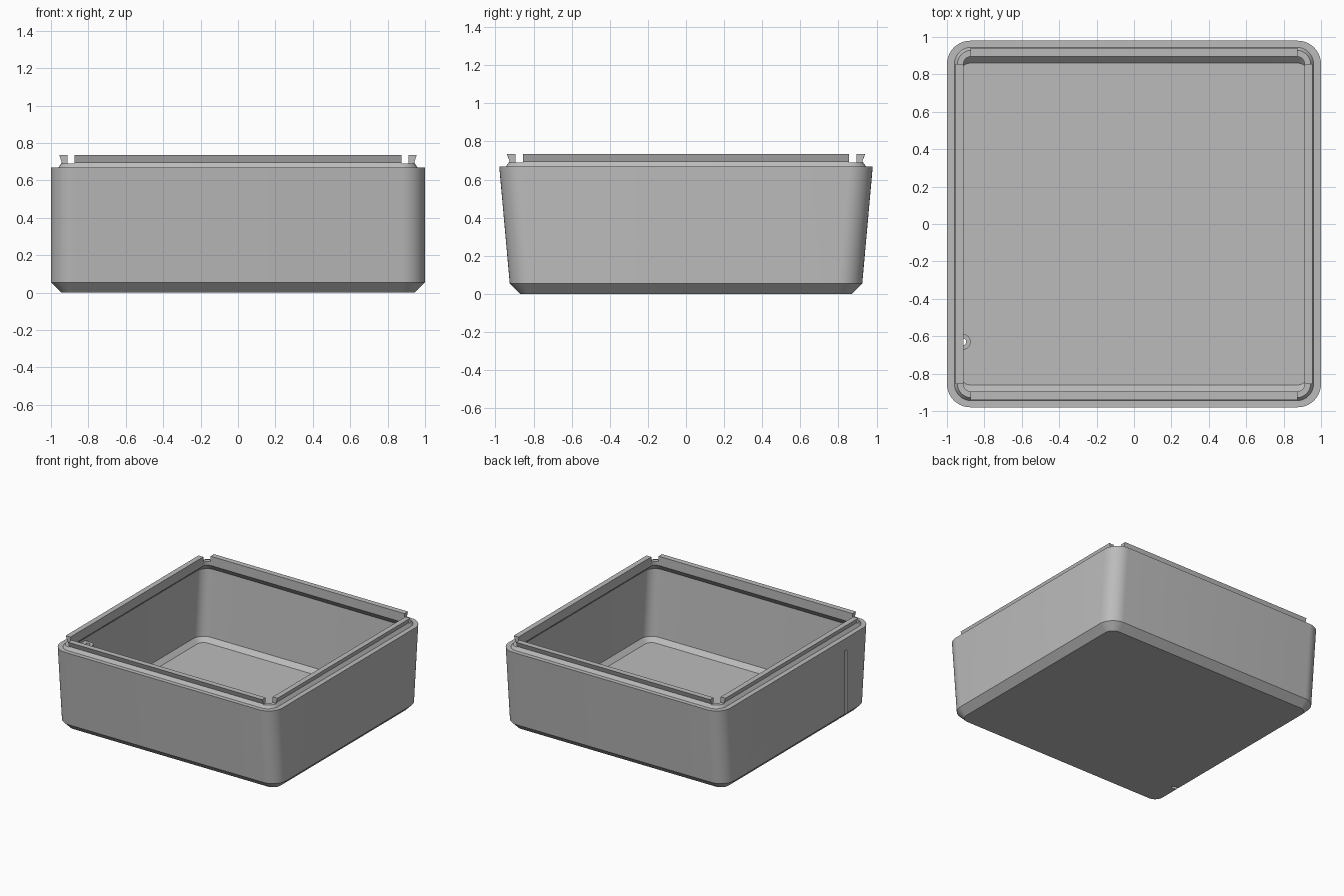
import bpy, bmesh, math

if "Cube" in bpy.data.objects:
    bpy.data.objects.remove(bpy.data.objects["Cube"], do_unlink=True)

grey = bpy.data.materials.new("plain grey")
grey.use_nodes = True
colour = (0.5, 0.5, 0.5, 1)
grey.diffuse_color = colour
grey.node_tree.nodes["Principled BSDF"].inputs["Base Color"].default_value = colour


def loft(name, loops):
    """Skin a stack of matching closed loops and cap both ends."""
    bm = bmesh.new()
    rings = [[bm.verts.new(p) for p in loop] for loop in loops]
    n = len(rings[0])
    for a, b in zip(rings, rings[1:]):
        for i in range(n):
            j = (i + 1) % n
            bm.faces.new((a[i], a[j], b[j], b[i]))
    bm.faces.new(rings[0][::-1])
    bm.faces.new(rings[-1])
    bmesh.ops.recalc_face_normals(bm, faces=bm.faces)
    mesh = bpy.data.meshes.new(name)
    bm.to_mesh(mesh)
    bm.free()
    mesh.materials.append(grey)
    obj = bpy.data.objects.new(name, mesh)
    bpy.context.collection.objects.link(obj)
    return obj


def rounded_loop(hx, hy, r, z, steps=10):
    points = []
    for k, (sx, sy) in enumerate(((1, 1), (-1, 1), (-1, -1), (1, -1))):
        for i in range(steps + 1):
            a = math.pi / 2 * (k + i / steps)
            points.append((sx * (hx - r) + r * math.cos(a),
                           sy * (hy - r) + r * math.sin(a), z))
    return points


def prism(name, outline, z0, z1):
    return loft(name, [[(x, y, z) for x, y in outline] for z in (z0, z1)])


def combine(target, tool, operation):
    mod = target.modifiers.new(operation, "BOOLEAN")
    mod.operation, mod.solver, mod.object = operation, "EXACT", tool
    bpy.context.view_layer.objects.active = target
    bpy.ops.object.modifier_apply(modifier=mod.name)
    bpy.data.objects.remove(tool, do_unlink=True)


# Shell section, from the underside up over the lip and down to the floor:
# half width, half depth, corner radius, height
section = [
    (0.945, 0.87, 0.07, 0),
    (1.0, 0.925, 0.125, 0.055),
    (1.0, 0.98, 0.125, 0.668),
    (0.96, 0.945, 0.09, 0.668),
    (0.942, 0.926, 0.075, 0.695),
    (0.955, 0.94, 0.085, 0.735),
    (0.912, 0.895, 0.04, 0.735),
    (0.912, 0.895, 0.04, 0.66),
    (0.965, 0.938, 0.09, 0.61),
    (0.965, 0.895, 0.09, 0.075),
    (0.93, 0.86, 0.055, 0.04),
]
box = loft("open_box", [rounded_loop(*s) for s in section])

# Gaps in the lip at the four corners
for sx in (-1, 1):
    for sy in (-1, 1):
        xs, ys = (sx * 0.875, sx * 1.1), (sy * 0.855, sy * 1.1)
        outline = [(xs[0], ys[0]), (xs[1], ys[0]), (xs[1], ys[1]), (xs[0], ys[1])]
        combine(box, prism("gap_cutter", outline, 0.69, 0.9), "DIFFERENCE")

# Cable channel: half-round boss inside the wall, open slot outside
cx, cy = -0.915, -0.63


def half_round(r, back):
    arc = [(cx + r * math.cos(a), cy + r * math.sin(a))
           for a in (math.pi * (i / 12 - 0.5) for i in range(13))]
    return [(back, cy - r)] + arc + [(back, cy + r)]


combine(box, prism("channel_boss", half_round(0.042, -0.97), 0.03, 0.59), "UNION")
bore = [(cx + 0.018 * math.cos(i * math.pi / 8), cy + 0.018 * math.sin(i * math.pi / 8))
        for i in range(16)]
combine(box, prism("bore_cutter", bore, -0.1, 0.63), "DIFFERENCE")
combine(box, prism("slot_cutter", half_round(0.013, -1.1), -0.1, 0.57), "DIFFERENCE")

bpy.ops.object.select_all(action="DESELECT")
box.select_set(True)
bpy.context.view_layer.objects.active = box
bpy.ops.object.shade_smooth_by_angle(angle=math.radians(25))
